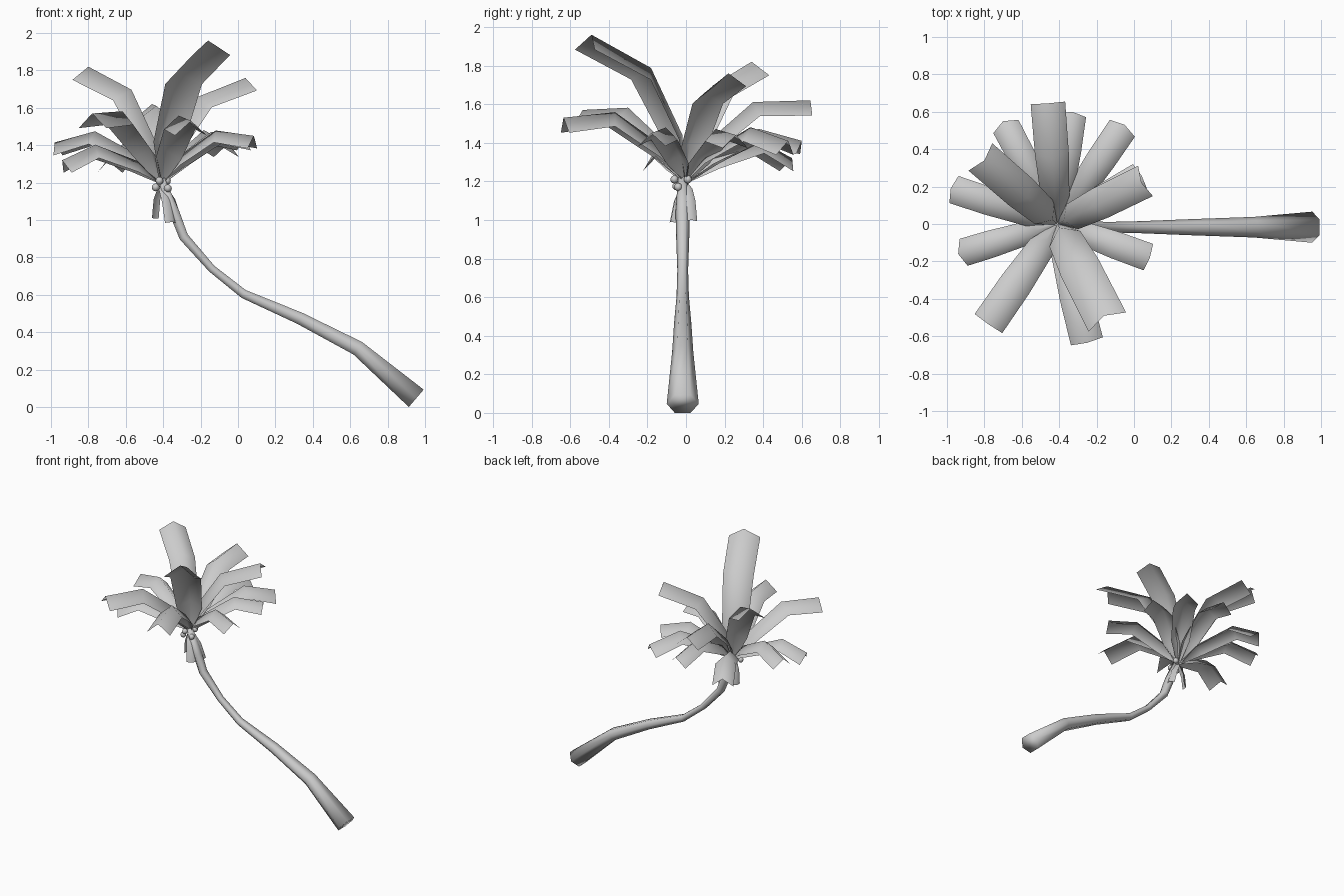
import bpy, bmesh, math
from mathutils import Vector

cube = bpy.data.objects.get("Cube")
if cube:
    bpy.data.objects.remove(cube, do_unlink=True)

grey = bpy.data.materials.new("plain_grey")
grey.use_nodes = True
grey.diffuse_color = (0.6, 0.6, 0.6, 1)
grey.node_tree.nodes["Principled BSDF"].inputs["Base Color"].default_value = (0.6, 0.6, 0.6, 1)

UP = Vector((0, 0, 1))
CROWN = Vector((-0.41, 0, 1.2))


def finish(name, bm):
    mesh = bpy.data.meshes.new(name)
    bm.to_mesh(mesh)
    bm.free()
    mesh.materials.append(grey)
    obj = bpy.data.objects.new(name, mesh)
    bpy.context.collection.objects.link(obj)
    bpy.ops.object.select_all(action='DESELECT')
    obj.select_set(True)
    bpy.context.view_layer.objects.active = obj
    bpy.ops.object.shade_smooth_by_angle(angle=math.radians(100))


def tangents(points):
    last = len(points) - 1
    return [(points[min(i + 1, last)] - points[max(i - 1, 0)]).normalized()
            for i in range(last + 1)]


def bridge(bm, rows, closed):
    for a, b in zip(rows, rows[1:]):
        n = len(a)
        for i in range(n if closed else n - 1):
            j = (i + 1) % n
            bm.faces.new((a[i], a[j], b[j], b[i]))


def leaf(name, tip, width, sag, bend, fold):
    """Arched, ridged blade from crown to tip; the bend lies at a fraction of its length."""
    chord = tip - CROWN
    side = chord.cross(UP).normalized()
    normal = side.cross(chord)
    mids = [CROWN + chord * t + normal * lift for t, lift in
            ((0, 0), (bend * 0.35, sag * 0.69), (bend, sag), (1, 0))]
    bm = bmesh.new()
    rows = []
    for mid, tangent, spread in zip(mids, tangents(mids), (0.12, 0.82, 0.98, 1)):
        half = width * spread / 2
        drop = side.cross(tangent) * half * fold
        rows.append([bm.verts.new(p) for p in
                     (mid + side * half - drop, mid, mid - side * half - drop)])
    bridge(bm, rows, False)
    finish(name, bm)


# Leaning six-sided trunk, swept along a bent path: x, z, radius
path = [(0.953, 0.047, 0.083), (0.64, 0.315, 0.055), (0.33, 0.475, 0.044),
        (0.03, 0.605, 0.032), (-0.14, 0.74, 0.028), (-0.29, 0.91, 0.034),
        (-0.34, 1.04, 0.037), (-0.41, 1.22, 0.025)]
points = [Vector((x, -0.017, z)) for x, z, r in path]
bm = bmesh.new()
rings = []
for p, tangent, (x, z, r) in zip(points, tangents(points), path):
    across = Vector((0, 1, 0))
    upright = tangent.cross(across).normalized()
    rings.append([bm.verts.new(p + across * r * math.cos(a) + upright * r * 0.85 * math.sin(a))
                  for a in (k * math.tau / 6 for k in range(6))])
bridge(bm, rings, True)
bm.faces.new(rings[0])
bm.faces.new(rings[-1])
bmesh.ops.recalc_face_normals(bm, faces=bm.faces)
finish("trunk", bm)

# Fronds fanned around the crown, by ridge tip position
frond_tips = [
    (-0.46, 0.645, 1.62), (-0.70, 0.55, 1.32), (-0.33, 0.60, 1.41),
    (-0.05, 0.53, 1.41), (0.04, 0.22, 1.76), (0.04, 0.26, 1.44),
    (0.085, -0.18, 1.45), (-0.16, -0.49, 1.96), (-0.25, -0.635, 1.53),
    (-0.78, -0.535, 1.57), (-0.94, -0.16, 1.32), (-0.98, 0.19, 1.415),
    (-0.80, 0.34, 1.82)]
for i, tip in enumerate(frond_tips):
    tip = Vector(tip)
    chord = tip - CROWN
    steep = chord.z / chord.length
    leaf(f"frond_{i + 1}", tip, max(0.15, chord.length * 0.24),
         0.22 - 0.035 * steep, 0.74 - 0.13 * steep, 1.05 - 0.35 * steep)

# Withered leaves hanging against the trunk
hanging_tips = [(-0.46, 0.03, 1.01), (-0.35, -0.08, 0.99), (-0.30, 0.03, 1.0)]
for i, tip in enumerate(hanging_tips):
    leaf(f"hanging_leaf_{i + 1}", Vector(tip), 0.07, 0.1, 0.5, 0.6)

# Nuts clustered under the crown
nuts = [(-0.44, -0.05, 1.175), (-0.42, -0.06, 1.21), (-0.38, 0.01, 1.21), (-0.375, -0.04, 1.17)]
for i, place in enumerate(nuts):
    bm = bmesh.new()
    bmesh.ops.create_uvsphere(bm, u_segments=8, v_segments=6, radius=0.021)
    bmesh.ops.translate(bm, verts=bm.verts, vec=place)
    finish(f"nut_{i + 1}", bm)
